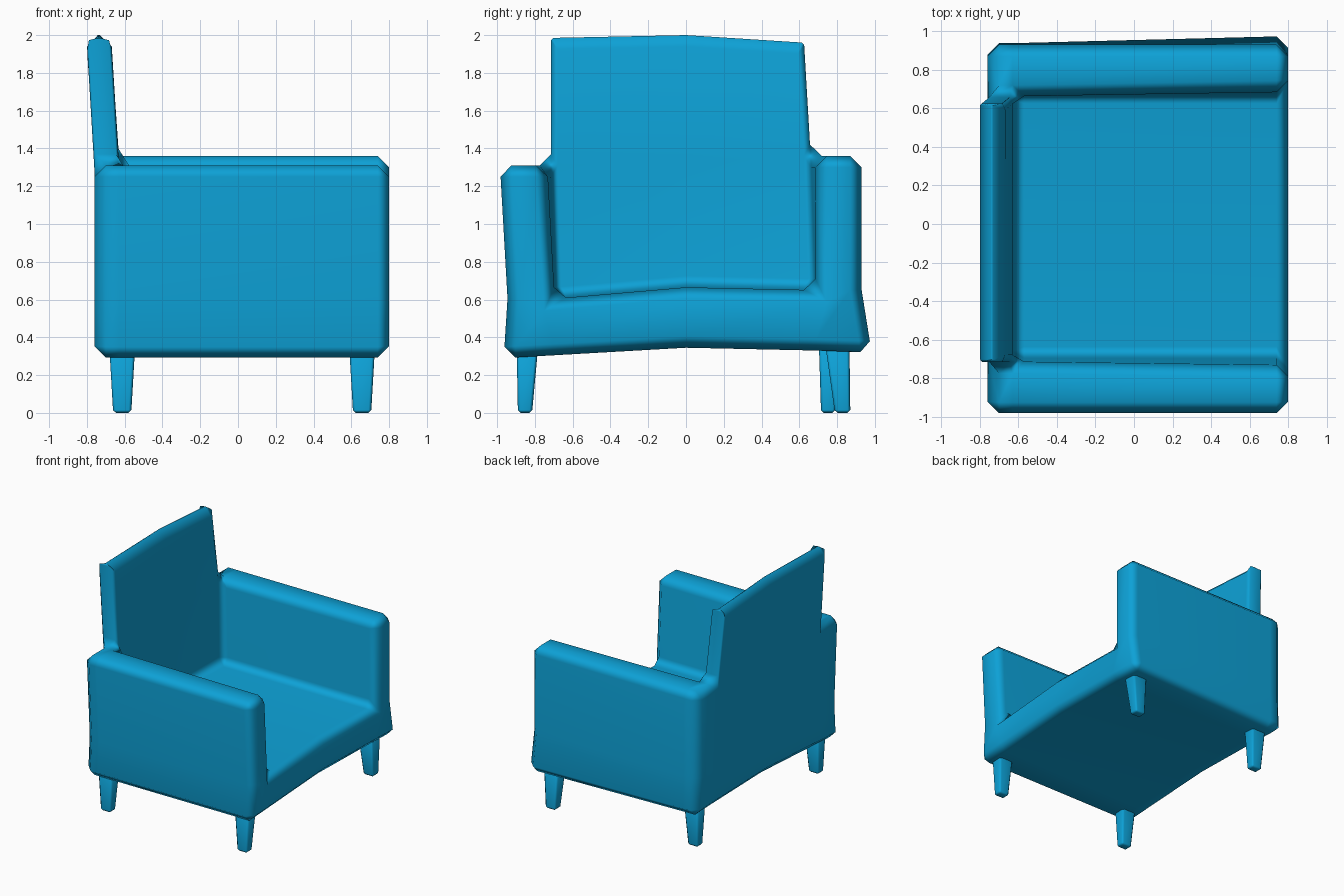
import bpy, bmesh
from mathutils import Vector

if "Cube" in bpy.data.objects:
    bpy.data.objects.remove(bpy.data.objects["Cube"], do_unlink=True)

blue = bpy.data.materials.new("blue upholstery")
blue.use_nodes = True
colour = (0.004, 0.36, 0.68, 1)
blue.diffuse_color = colour
blue.node_tree.nodes["Principled BSDF"].inputs["Base Color"].default_value = colour


def finish(name, bm, width, segments=1):
    """Turn a cage into a smooth object with weighted chamfers."""
    bmesh.ops.recalc_face_normals(bm, faces=bm.faces)
    for f in bm.faces:
        f.smooth = True
    mesh = bpy.data.meshes.new(name)
    bm.to_mesh(mesh)
    bm.free()
    mesh.materials.append(blue)
    obj = bpy.data.objects.new(name, mesh)
    bpy.context.collection.objects.link(obj)
    bev = obj.modifiers.new("chamfer", "BEVEL")
    bev.limit_method = "WEIGHT"
    bev.width = width
    bev.segments = segments
    bev.use_clamp_overlap = False
    obj.modifiers.new("soft shading", "WEIGHTED_NORMAL")
    return obj


# Armchair body: rows of (y, z) from right arm to left arm, one row per level
LEVELS = [
    [(-.965, .29), (-.70, .305), (0, .345), (.69, .33), (.985, .32)],
    [(-.945, .605), (-.695, .605), (0, .665), (.685, .65), (.93, .65)],
    [(-.985, 1.31), (-.735, 1.31), (0, 1.33), (.685, 1.36), (.93, 1.36)],
    [(-.98, 1.99), (-.715, 1.985), (0, 2.0), (.625, 1.96), (.93, 1.96)],
]
X = [-.76, -.63, .8]


def point(i, j, k):
    y, z = LEVELS[k][j]
    x = X[i]
    if k == 3:
        x -= .042                      # backrest leans backwards
    if k == 0 and j == 4 and i < 2:
        y = .94                        # base flares only at the front
    if k == 2 and i < 2:
        y = {1: -.715, 3: .66}.get(j, y)
    return Vector((x, y, z))


def solid(i, j, k):
    if not (0 <= i < 2 and 0 <= j < 4 and 0 <= k < 3):
        return False
    arm = j in (0, 3)
    return k == 0 or (k == 1 and arm) or (i == 0 and not arm)


# Emit a face wherever a filled cell touches an empty one
bm = bmesh.new()
verts = {}


def vert(key):
    if key not in verts:
        verts[key] = bm.verts.new(point(*key))
    return verts[key]


for i in range(2):
    for j in range(4):
        for k in range(3):
            if not solid(i, j, k):
                continue
            for axis in range(3):
                for side in (0, 1):
                    n = [i, j, k]
                    n[axis] += 2 * side - 1
                    if solid(*n):
                        continue
                    a, b = [t for t in range(3) if t != axis]
                    keys = []
                    for da, db in ((0, 0), (1, 0), (1, 1), (0, 1)):
                        c = [i, j, k]
                        c[axis] += side
                        c[a] += da
                        c[b] += db
                        keys.append(tuple(c))
                    bm.faces.new([vert(c) for c in keys])

# Wide chamfers everywhere, slim ones on the backrest sides
bmesh.ops.recalc_face_normals(bm, faces=bm.faces)
weight = bm.edges.layers.float.new("bevel_weight_edge")
for e in bm.edges:
    if e.calc_face_angle(0) > .5:
        mid = (e.verts[0].co + e.verts[1].co) / 2
        backrest_side = mid.z > 1.5 and abs(mid.y) > .5
        e[weight] = .2 if backrest_side else 1
finish("armchair_body", bm, .06)


# Tapered legs: x centre, then inner and outer y at the top and at the foot
def leg(name, x, top, foot):
    bm = bmesh.new()
    rings = []
    for (y0, y1), half, z in ((foot, .048, 0), (top, .07, .38)):
        rings.append([bm.verts.new((x + s * half, y, z))
                      for s, y in ((-1, y0), (1, y0), (1, y1), (-1, y1))])
    bm.faces.new(rings[0])
    bm.faces.new(rings[1])
    for n in range(4):
        m = (n + 1) % 4
        bm.faces.new((rings[0][n], rings[0][m], rings[1][m], rings[1][n]))
    weight = bm.edges.layers.float.new("bevel_weight_edge")
    for e in bm.edges:
        e[weight] = 0 if all(v.co.z > .1 for v in e.verts) else 1
    finish(name, bm, .015)


leg("front_right_leg", .657, (-.897, -.78), (-.89, -.815))
leg("back_right_leg", -.613, (-.897, -.78), (-.89, -.815))
leg("front_left_leg", .657, (.735, .865), (.788, .87))
leg("back_left_leg", -.613, (.703, .82), (.715, .79))
